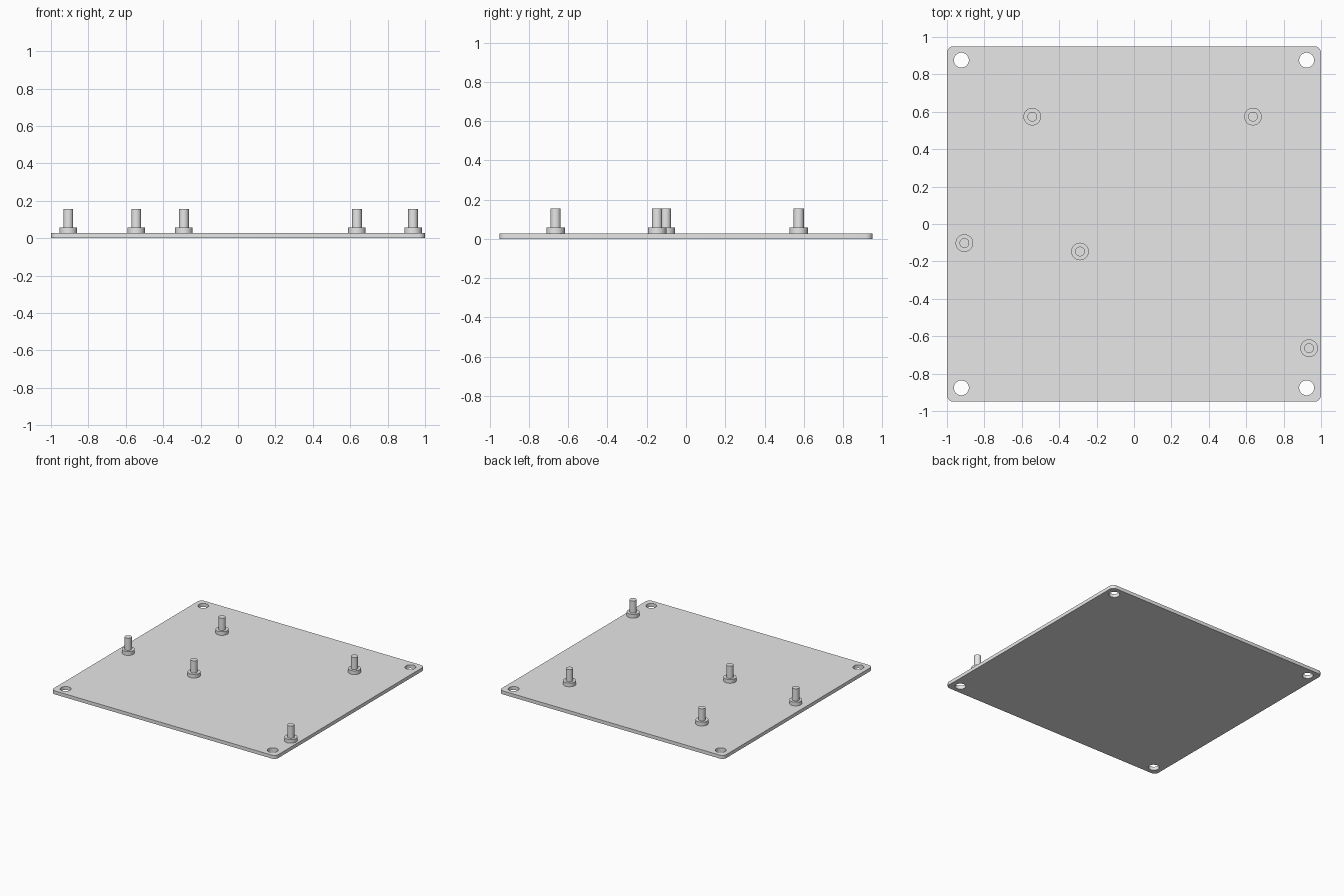
import bpy
import math

if "Cube" in bpy.data.objects:
    bpy.data.objects.remove(bpy.data.objects["Cube"])

PLATE_X, PLATE_Y, PLATE_H = 1.0, 0.95, 0.028
CORNER_R = 0.035
HOLE_X, HOLE_Y, HOLE_R = 0.923, 0.876, 0.04
COLLAR_R, COLLAR_TOP = 0.047, 0.058
PIN_R, PIN_TOP = 0.026, 0.156
PEGS = [(-0.544, 0.574), (0.636, 0.574), (-0.907, -0.102),
        (-0.289, -0.147), (0.936, -0.664)]

grey = bpy.data.materials.new("light_grey")
grey.diffuse_color = (0.8, 0.8, 0.8, 1)
grey.use_nodes = True
grey.node_tree.nodes["Principled BSDF"].inputs["Base Color"].default_value = grey.diffuse_color


def arc(cx, cy, r, start, sweep, steps):
    return [(cx + r * math.cos(start + sweep * i / steps),
             cy + r * math.sin(start + sweep * i / steps))
            for i in range(steps + 1)]


def finish(obj, name):
    obj.name = obj.data.name = name
    obj.data.materials.clear()
    obj.data.materials.append(grey)
    bpy.ops.object.shade_smooth_by_angle(angle=math.radians(30))


def cylinder(name, x, y, r, z0, z1):
    bpy.ops.mesh.primitive_cylinder_add(
        vertices=40, radius=r, depth=z1 - z0, location=(x, y, (z0 + z1) / 2))
    finish(bpy.context.object, name)


# Base plate: rounded rectangle with four round mounting holes
outline = []
for i, (sx, sy) in enumerate([(1, 1), (-1, 1), (-1, -1), (1, -1)]):
    outline += arc(sx * (PLATE_X - CORNER_R), sy * (PLATE_Y - CORNER_R),
                   CORNER_R, i * math.pi / 2, math.pi / 2, 8)
loops = [outline]
for sx in (-1, 1):
    for sy in (-1, 1):
        loops.append(arc(sx * HOLE_X, sy * HOLE_Y, HOLE_R, 0, math.tau, 40)[:-1])

curve = bpy.data.curves.new("base_plate", "CURVE")
curve.dimensions = "2D"
curve.fill_mode = "BOTH"
curve.extrude = PLATE_H / 2
for pts in loops:
    spline = curve.splines.new("POLY")
    spline.points.add(len(pts) - 1)
    for p, (x, y) in zip(spline.points, pts):
        p.co = (x, y, 0, 1)
    spline.use_cyclic_u = True
plate = bpy.data.objects.new("base_plate", curve)
plate.location.z = PLATE_H / 2
bpy.context.collection.objects.link(plate)
bpy.context.view_layer.objects.active = plate
plate.select_set(True)
bpy.ops.object.convert(target="MESH")
plate = bpy.context.object

# Weld the caps to the walls and make normals consistent
bpy.ops.object.mode_set(mode="EDIT")
bpy.ops.mesh.select_all(action="SELECT")
bpy.ops.mesh.remove_doubles(threshold=0.0001)
bpy.ops.mesh.normals_make_consistent(inside=False)
bpy.ops.object.mode_set(mode="OBJECT")
finish(plate, "base_plate")

# Locating pegs: wide collar with a slim pin on top
for n, (x, y) in enumerate(PEGS, 1):
    cylinder(f"peg_collar_{n}", x, y, COLLAR_R, PLATE_H, COLLAR_TOP)
    cylinder(f"peg_pin_{n}", x, y, PIN_R, COLLAR_TOP, PIN_TOP)
